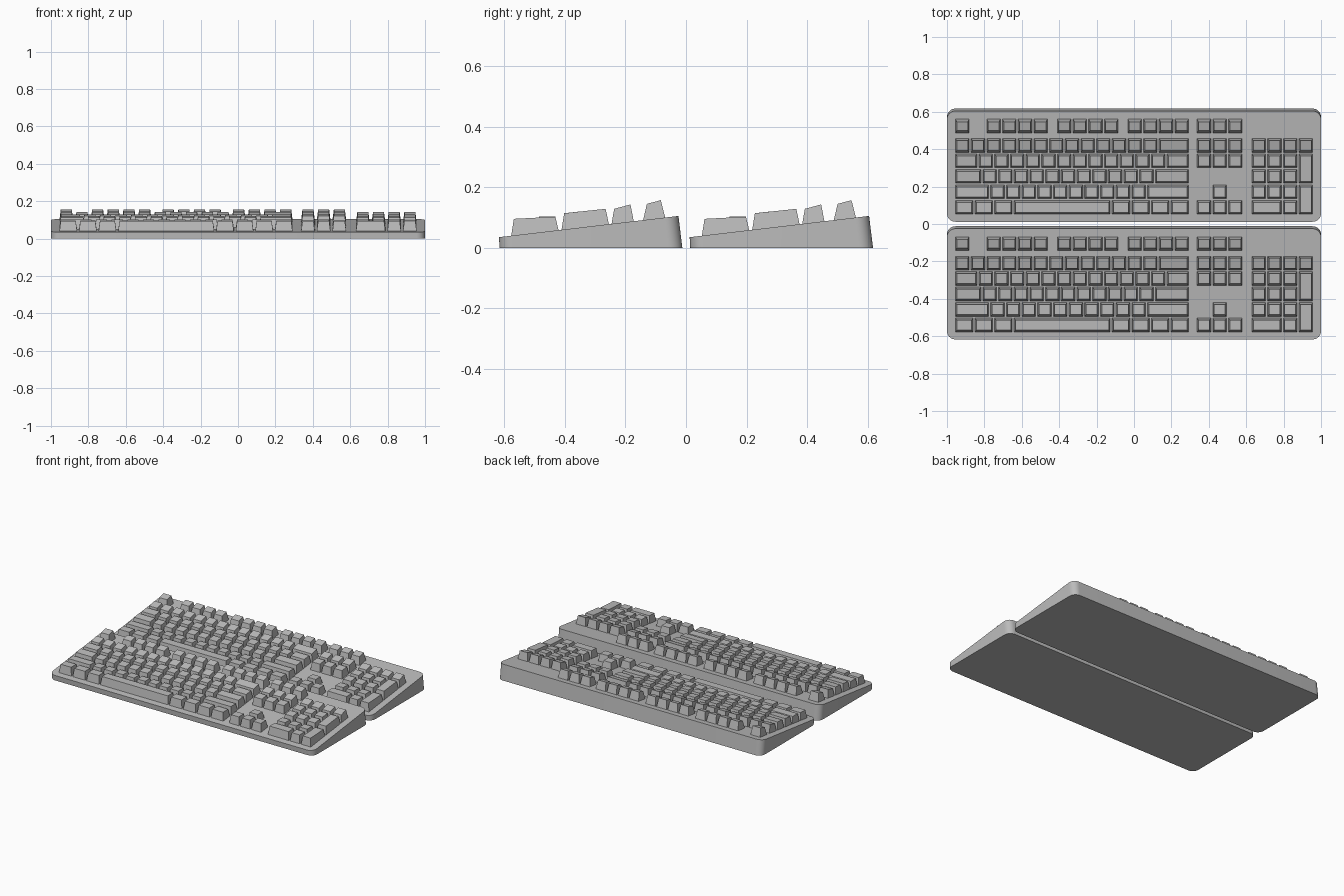
import bpy, bmesh, math

if "Cube" in bpy.data.objects:
    bpy.data.objects.remove(bpy.data.objects["Cube"])

grey = bpy.data.materials.new("grey_plastic")
grey.diffuse_color = (0.5, 0.5, 0.5, 1)
grey.use_nodes = True
grey.node_tree.nodes["Principled BSDF"].inputs["Base Color"].default_value = grey.diffuse_color

U = 0.0838            # key pitch
X0 = -0.96            # left edge of the key field
NAV, PAD = 15.42, 18.92   # column offsets of the side clusters, in key units
GAP, INSET = 0.010, 0.0075


def deck(y):
    """Height of the sloping case top."""
    return 0.035 + (y + 0.617) * 0.07 / 0.592


def finish(bm, name, smooth):
    bmesh.ops.recalc_face_normals(bm, faces=bm.faces)
    me = bpy.data.meshes.new(name)
    bm.to_mesh(me)
    bm.free()
    me.materials.append(grey)
    ob = bpy.data.objects.new(name, me)
    bpy.context.collection.objects.link(ob)
    if smooth:
        bpy.ops.object.select_all(action='DESELECT')
        ob.select_set(True)
        bpy.context.view_layer.objects.active = ob
        bpy.ops.object.shade_smooth_by_angle(angle=math.radians(30))
    return ob


def make_case(name):
    """Wedge with rounded plan corners and a back wall leaning forward."""
    bm = bmesh.new()
    r, n, y0, y1 = 0.045, 8, -0.617, -0.012
    outline = []
    for k, (cx, cy) in enumerate([(1 - r, y1 - r), (-1 + r, y1 - r),
                                  (-1 + r, y0 + r), (1 - r, y0 + r)]):
        for i in range(n + 1):
            a = (k + i / n) * math.pi / 2
            outline.append((cx + r * math.cos(a), cy + r * math.sin(a)))
    low, high = [], []
    for x, y in outline:
        t = (y - y0) / (y1 - y0)
        yt = y - 0.013 * t
        low.append(bm.verts.new((x, y + 0.002 * (1 - t), 0)))
        high.append(bm.verts.new((x, yt, deck(yt))))
    bm.faces.new(low)
    bm.faces.new(high)
    m = len(low)
    for i in range(m):
        j = (i + 1) % m
        bm.faces.new((low[i], low[j], high[j], high[i]))
    return finish(bm, name, True)


# rows from back to front: centre y, depth taper, top height at front and back
ROWS = [(-0.105, 0.013, 0.145, 0.157), (-0.209, 0.009, 0.1285, 0.143),
        (-0.291, 0.009, 0.122, 0.1285), (-0.374, 0.009, 0.114, 0.120),
        (-0.457, 0.009, 0.1025, 0.1025), (-0.540, 0.009, 0.0955, 0.097)]

# key widths per row; negative numbers are spaces
MAIN = [[1, -1] + [1] * 4 + [-.5] + [1] * 4 + [-.5] + [1] * 4,
        [1] * 13 + [2],
        [1.5] + [1] * 12 + [1.5],
        [1.75] + [1] * 11 + [2.25],
        [2.25] + [1] * 10 + [2.75],
        [1.25] * 3 + [6.25] + [1.25] * 4]
NAVI = [[1] * 3, [1] * 3, [1] * 3, [], [-1, 1], [1] * 3]
NUMS = [[], [1] * 4, [1] * 3, [1] * 3, [1] * 3, [2, 1]]


def add_key(bm, u, w, back, front):
    """Tapered cap from row index back to row index front."""
    xa, xb = X0 + u * U + GAP / 2, X0 + (u + w) * U - GAP / 2
    yb, tb, _, zb = ROWS[back]
    yf, tf, zf, _ = ROWS[front]
    h = U / 2 - GAP / 2
    ya, yc = yf - h, yb + h
    s = INSET
    low = [bm.verts.new((x, y, deck(y) - 0.002)) for x, y in
           ((xa, ya), (xb, ya), (xb, yc), (xa, yc))]
    high = [bm.verts.new(p) for p in
            ((xa + s, ya + tf, zf), (xb - s, ya + tf, zf),
             (xb - s, yc - tb - 0.002, zb), (xa + s, yc - tb - 0.002, zb))]
    bm.faces.new(high)
    bm.faces.new(low[::-1])
    for i in range(4):
        j = (i + 1) % 4
        bm.faces.new((low[i], low[j], high[j], high[i]))


def make_cluster(name, start, layout, tall=()):
    bm = bmesh.new()
    for row, widths in enumerate(layout):
        u = start
        for w in widths:
            if w > 0:
                add_key(bm, u, w, row, row)
            u += abs(w)
    for back, front in tall:      # two-row keys in the last column
        add_key(bm, start + 3, 1, back, front)
    return finish(bm, name, False)


# front keyboard, then a copy behind it
parts = [make_case("keyboard_case"),
         make_cluster("main_keys", 0, MAIN),
         make_cluster("navigation_keys", NAV, NAVI),
         make_cluster("number_pad_keys", PAD, NUMS, ((2, 3), (4, 5)))]
for ob in parts:
    twin = ob.copy()
    twin.name = "rear_" + ob.name
    twin.location.y = 0.629
    bpy.context.collection.objects.link(twin)
